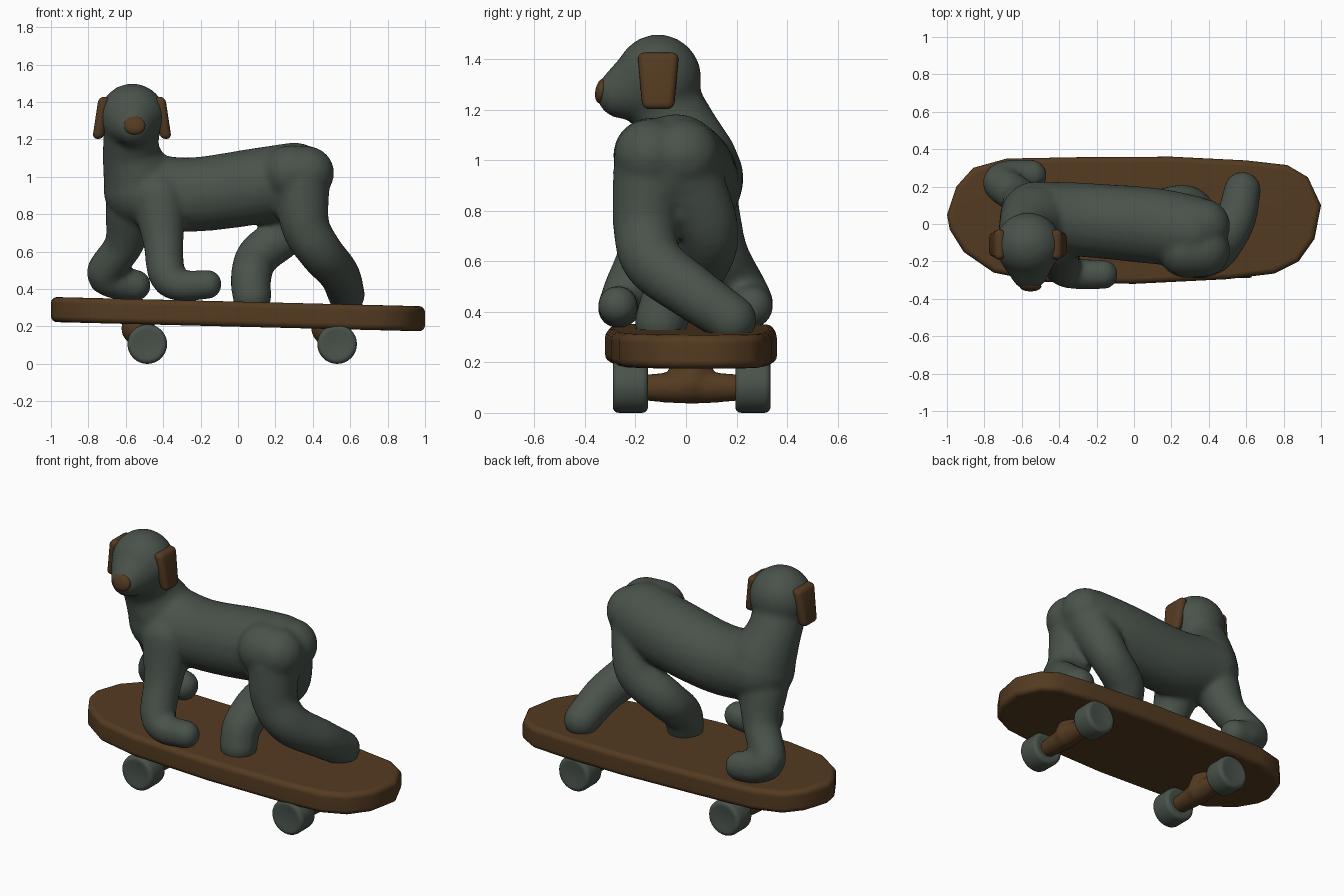
import bpy, bmesh, math
from mathutils import Vector, Matrix

if "Cube" in bpy.data.objects:
    bpy.data.objects.remove(bpy.data.objects["Cube"])


def material(name, rgb):
    m = bpy.data.materials.new(name)
    m.diffuse_color = (*rgb, 1)
    m.use_nodes = True
    m.node_tree.nodes["Principled BSDF"].inputs["Base Color"].default_value = m.diffuse_color
    return m


GREEN = material("dark grey green", (0.066, 0.085, 0.069))
BROWN = material("dark brown", (0.088, 0.043, 0.015))


def finish(name, bm, mat, smooth=True):
    me = bpy.data.meshes.new(name)
    bm.to_mesh(me)
    bm.free()
    me.materials.append(mat)
    for p in me.polygons:
        p.use_smooth = smooth
    ob = bpy.data.objects.new(name, me)
    bpy.context.collection.objects.link(ob)
    return ob


def blob(bm, c, size, rot=(0, 0, 0)):
    m = Matrix.Translation(c)
    for a, ax in zip(rot, "XYZ"):
        m = m @ Matrix.Rotation(a, 4, ax)
    m = m @ Matrix.Diagonal((*size, 1))
    bmesh.ops.create_icosphere(bm, subdivisions=3, radius=1, matrix=m)


def limb(bm, pts):
    """Chain of balls along a smooth path of (x, y, z, radius) points."""
    p = [Vector(q) for q in pts]
    p = [2 * p[0] - p[1]] + p + [2 * p[-1] - p[-2]]
    for a, b, c, d in zip(p, p[1:], p[2:], p[3:]):
        n = max(2, int((c - b).length / 0.025))
        for i in range(n + 1):
            t = i / n
            q = 0.5 * (2 * b + (c - a) * t + (2 * a - 5 * b + 4 * c - d) * t * t
                       + (3 * b - a - 3 * c + d) * t ** 3)
            blob(bm, q[:3], (q[3],) * 3)


def fuse(ob, voxel, iterations):
    r = ob.modifiers.new("fuse", 'REMESH')
    r.mode = 'VOXEL'
    r.voxel_size = voxel
    r.use_smooth_shade = True
    s = ob.modifiers.new("soften", 'SMOOTH')
    s.factor = 0.5
    s.iterations = iterations


# Dog body: torso, neck, head and legs fused into one skin
bm = bmesh.new()
limb(bm, [(-0.52, 0.03, 0.93, 0.20), (-0.25, 0.02, 0.905, 0.20),
          (0.1, -0.01, 0.95, 0.205), (0.3, -0.04, 0.99, 0.195)])
for y in (-0.14, -0.01):                                   # rump
    limb(bm, [(0.28, y, 1.02, 0.15), (0.37, y, 1.02, 0.145)])
limb(bm, [(-0.53, 0.02, 0.98, 0.19), (-0.57, -0.03, 1.12, 0.155),
          (-0.57, -0.1, 1.25, 0.15)])                      # neck
blob(bm, (-0.565, -0.11, 1.325), (0.178, 0.172, 0.175))    # skull
limb(bm, [(-0.565, -0.15, 1.30, 0.155), (-0.56, -0.255, 1.265, 0.10)])
# front legs
limb(bm, [(-0.42, -0.07, 0.88, 0.15), (-0.40, -0.15, 0.66, 0.11),
          (-0.38, -0.23, 0.48, 0.10), (-0.31, -0.265, 0.42, 0.085),
          (-0.165, -0.27, 0.425, 0.08)])
limb(bm, [(-0.57, 0.07, 0.82, 0.14), (-0.61, 0.14, 0.64, 0.105),
          (-0.71, 0.22, 0.49, 0.10), (-0.65, 0.25, 0.44, 0.095),
          (-0.55, 0.26, 0.42, 0.085)])
# crossing hind legs
limb(bm, [(0.34, -0.14, 0.95, 0.15), (0.36, -0.16, 0.74, 0.13),
          (0.44, -0.13, 0.60, 0.12), (0.54, 0.02, 0.48, 0.11),
          (0.58, 0.18, 0.37, 0.10)])
limb(bm, [(0.34, 0.0, 0.95, 0.14), (0.27, 0.09, 0.72, 0.12),
          (0.11, 0.05, 0.58, 0.115), (0.07, -0.06, 0.46, 0.11),
          (0.075, -0.10, 0.36, 0.105)])
fuse(finish("dog_body", bm, GREEN), 0.017, 6)

# Ears and nose
for side in (-1, 1):
    bm = bmesh.new()
    bmesh.ops.create_cube(bm, size=1)
    for v in bm.verts:
        top = v.co.z > 0
        v.co = Vector((v.co.x * 0.06 + side * (-0.017 if top else 0.017),
                       v.co.y * (0.165 if top else 0.125), v.co.z * 0.225))
        v.co += Vector((-0.567 + side * 0.165, -0.11, 1.315))
    ear = finish("ear", bm, BROWN)
    b = ear.modifiers.new("round", 'BEVEL')
    b.width = 0.028
    b.segments = 4
bm = bmesh.new()
blob(bm, (-0.553, -0.335, 1.275), (0.058, 0.024, 0.05), (-0.2, 0, 0))
finish("nose", bm, BROWN)

# Deck: rounded outline, slightly tilted along its length
outline = [(-1, 0.05), (-0.95, 0.2), (-0.86, 0.3), (-0.68, 0.35), (-0.3, 0.357),
           (0.2, 0.36), (0.6, 0.34), (0.82, 0.315), (0.93, 0.25), (1, 0.1),
           (0.965, -0.08), (0.88, -0.2), (0.75, -0.265), (0.5, -0.295),
           (0, -0.32), (-0.5, -0.31), (-0.75, -0.26), (-0.91, -0.15), (-0.985, -0.03)]
bm = bmesh.new()
f = bm.faces.new([bm.verts.new((x, y, 0.199 - 0.025 * x)) for x, y in outline])
up = bmesh.ops.extrude_face_region(bm, geom=[f])
for v in up["geom"]:
    if isinstance(v, bmesh.types.BMVert):
        v.co.z += 0.134
bmesh.ops.recalc_face_normals(bm, faces=bm.faces)
deck = finish("deck", bm, BROWN)
b = deck.modifiers.new("round", 'BEVEL')
b.width = 0.032
b.segments = 4
b.angle_limit = math.radians(50)
b.limit_method = 'ANGLE'
w = deck.modifiers.new("shade", 'WEIGHTED_NORMAL')

# Trucks and wheels
for x in (-0.485, 0.53):
    bm = bmesh.new()
    limb(bm, [(x, -0.2, 0.10, 0.05), (x, 0.02, 0.10, 0.065), (x, 0.25, 0.10, 0.05)])
    limb(bm, [(x, 0.02, 0.11, 0.075), (x - 0.05, 0.02, 0.19, 0.09)])
    fuse(finish("truck", bm, BROWN), 0.014, 4)
    for y in (-0.22, 0.265):
        bm = bmesh.new()
        bmesh.ops.create_cone(bm, cap_ends=True, segments=32, radius1=0.106,
                              radius2=0.106, depth=0.15,
                              matrix=Matrix.Translation((x, y, 0.106))
                              @ Matrix.Rotation(math.pi / 2, 4, 'X'))
        caps = [f for f in bm.faces if len(f.verts) > 4]
        # shallow hub dimple
        bmesh.ops.inset_individual(bm, faces=caps, thickness=0.06, depth=-0.012)
        wheel = finish("wheel", bm, GREEN)
        b = wheel.modifiers.new("round", 'BEVEL')
        b.width = 0.03
        b.segments = 4
        b.limit_method = 'ANGLE'
        b.angle_limit = math.radians(50)
